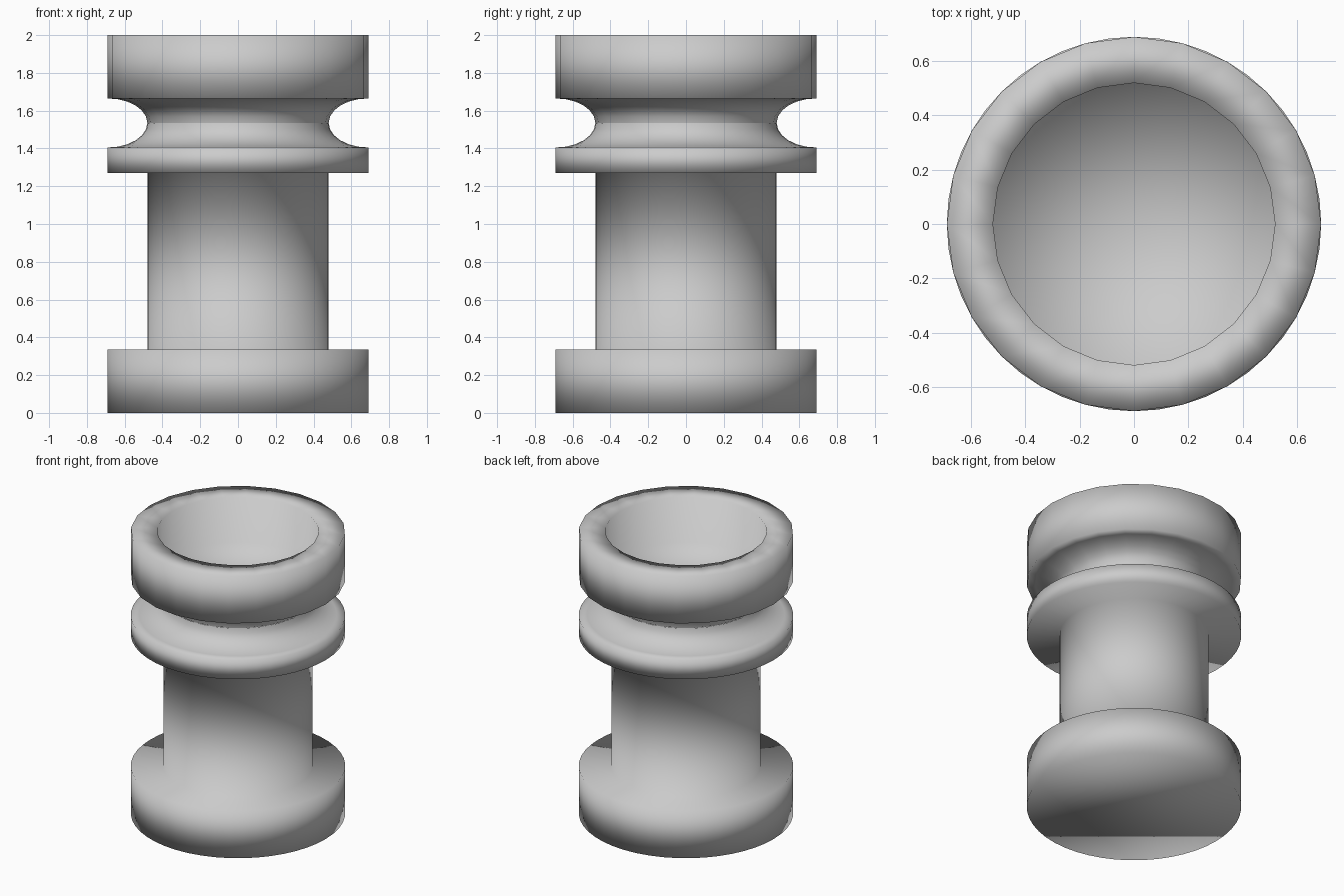
import bpy, bmesh
from math import sin, cos, pi

default_cube = bpy.data.objects.get("Cube")
if default_cube:
    bpy.data.objects.remove(default_cube, do_unlink=True)

grey = bpy.data.materials.new("plain_grey")
grey.use_nodes = True
COLOUR = (0.6, 0.6, 0.6, 1)
grey.diffuse_color = COLOUR
grey.node_tree.nodes["Principled BSDF"].inputs["Base Color"].default_value = COLOUR


def lathe(name, profile, sides, cap_start=False, cap_end=False):
    """Revolve (radius, height) points, listed upwards along the outside."""
    bm = bmesh.new()
    rings = [[bm.verts.new((r * cos(2 * pi * i / sides), r * sin(2 * pi * i / sides), z))
              for i in range(sides)] for r, z in profile]
    for low, high in zip(rings, rings[1:]):
        for i in range(sides):
            j = (i + 1) % sides
            bm.faces.new((low[i], low[j], high[j], high[i]))
    if cap_start:
        bm.faces.new(rings[0][::-1])
    if cap_end:
        floor = bm.faces.new(rings[-1])
        bmesh.ops.poke(bm, faces=[floor])
    for face in bm.faces:
        face.smooth = True
    mesh = bpy.data.meshes.new(name)
    bm.to_mesh(mesh)
    bm.free()
    mesh.materials.append(grey)
    obj = bpy.data.objects.new(name, mesh)
    bpy.context.collection.objects.link(obj)
    return obj


WIDE, NARROW, HOLE = 0.69, 0.48, 0.52
WAIST = 1.535


def groove(start, end, steps=6):
    """Part of the hollow elliptical groove, angles from its lower lip."""
    return [(WIDE - (WIDE - NARROW) * sin(a), WAIST - 0.13 * cos(a))
            for a in (start + (end - start) * k / steps for k in range(steps + 1))]


# Foot, shaft, flange and lower half of the groove
lathe("pedestal",
      [(WIDE, 0), (WIDE, 0.335), (NARROW, 0.335), (NARROW, 1.27), (WIDE, 1.27)]
      + groove(0, pi / 2), 48, cap_start=True)

# Upper half of the groove, rim band and recessed cup
lathe("cup",
      groove(pi / 2, pi) + [(WIDE, 2), (HOLE, 2), (HOLE, 1.68)], 24, cap_end=True)
